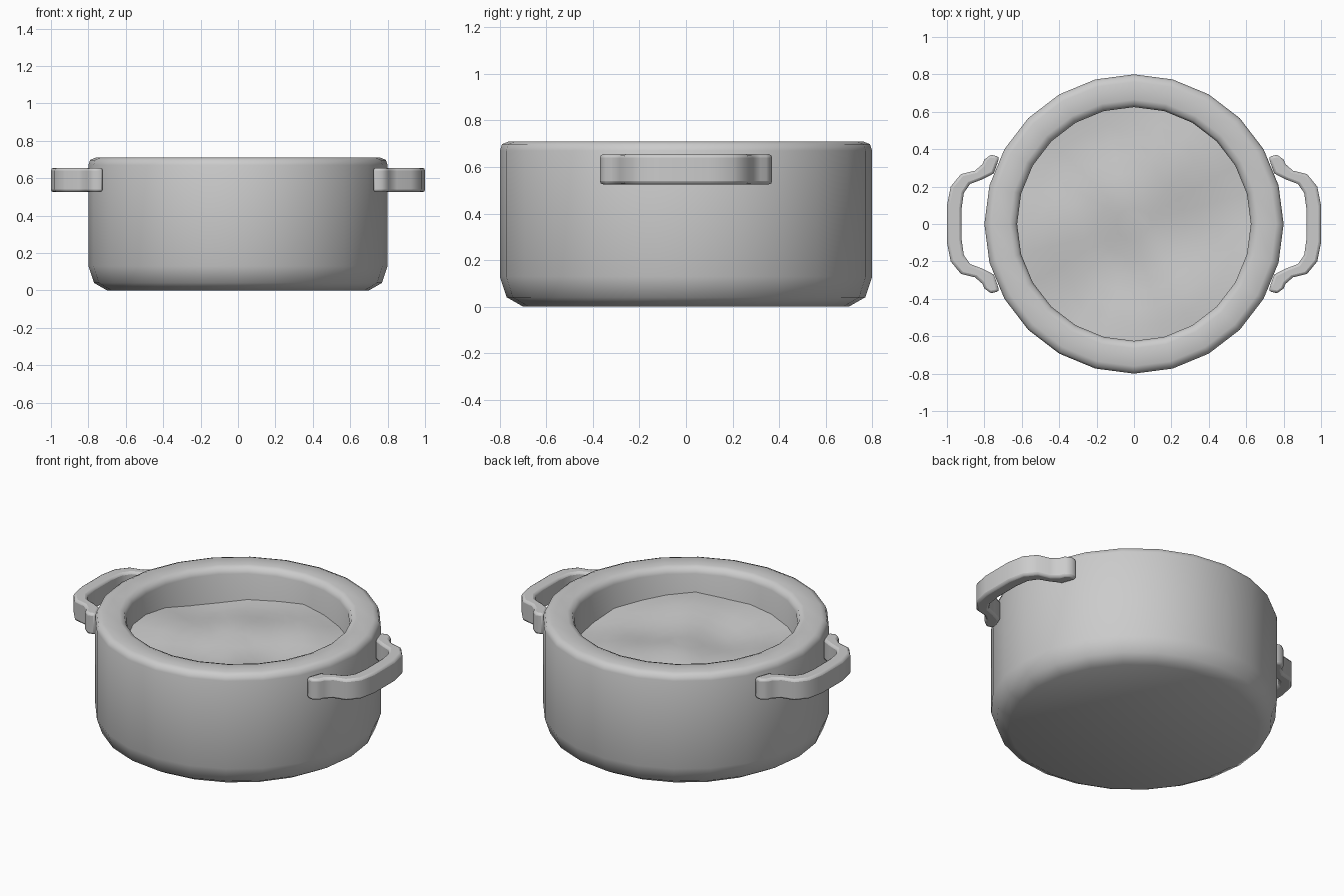
import bpy, bmesh, math

if "Cube" in bpy.data.objects:
    bpy.data.objects.remove(bpy.data.objects["Cube"])

SIDES = 24


def finish(bm, name, angle):
    bmesh.ops.recalc_face_normals(bm, faces=bm.faces)
    mesh = bpy.data.meshes.new(name)
    bm.to_mesh(mesh)
    bm.free()
    obj = bpy.data.objects.new(name, mesh)
    bpy.context.collection.objects.link(obj)
    bpy.ops.object.select_all(action='DESELECT')
    bpy.context.view_layer.objects.active = obj
    obj.select_set(True)
    bpy.ops.object.shade_smooth_by_angle(angle=math.radians(angle))
    return obj


def rings(bm, profile, height=lambda x, y: 0.0):
    result = []
    for r, z in profile:
        ring = []
        for i in range(SIDES):
            a = 2 * math.pi * i / SIDES
            x, y = r * math.cos(a), r * math.sin(a)
            ring.append(bm.verts.new((x, y, z + height(x, y))))
        result.append(ring)
    for lo, hi in zip(result, result[1:]):
        for i in range(SIDES):
            j = (i + 1) % SIDES
            bm.faces.new((lo[i], lo[j], hi[j], hi[i]))
    return result


# Pot body: rounded base, thick rim, hollow inside
profile = [(0.70, 0), (0.77, 0.04), (0.80, 0.13), (0.80, 0.67), (0.79, 0.698), (0.76, 0.71),
           (0.665, 0.71), (0.637, 0.70), (0.625, 0.67), (0.625, 0.12)]
bm = bmesh.new()
r = rings(bm, profile)
bm.faces.new(r[0])
bm.faces.new(r[-1])
finish(bm, "pot_body", 50)


# Contents: gently lumpy surface
def lumps(x, y):
    return (0.018 * math.sin(7 * x + 2 * y + 0.5) + 0.015 * math.sin(8 * y - 4 * x)
            + 0.008 * math.cos(13 * x + 9 * y))


bm = bmesh.new()
r = rings(bm, [(0.64 * k / 7, 0.525) for k in range(1, 8)], lumps)
bm.faces.new(r[0])
finish(bm, "contents", 60)

# Handles: bent strap with flared ends, mirrored to both sides
outer = [(0.765, 0.37), (0.80, 0.345), (0.81, 0.32), (0.85, 0.285),
         (0.925, 0.267), (0.98, 0.20), (1.0, 0.10)]
inner = [(0.72, 0.36), (0.73, 0.325), (0.75, 0.27), (0.815, 0.237),
         (0.877, 0.214), (0.91, 0.165), (0.922, 0.08)]
outer += [(x, -y) for x, y in reversed(outer)]
inner += [(x, -y) for x, y in reversed(inner)]
for side, name in ((1, "handle_right"), (-1, "handle_left")):
    bm = bmesh.new()
    loops = [[bm.verts.new((side * x, y, z)) for x, y in pts]
             for pts, z in ((outer, 0.525), (outer, 0.655), (inner, 0.655), (inner, 0.525))]
    for k in range(4):
        a, b = loops[k], loops[(k + 1) % 4]
        for i in range(len(a) - 1):
            bm.faces.new((a[i], a[i + 1], b[i + 1], b[i]))
    for end in (0, -1):
        bm.faces.new([loop[end] for loop in loops])
    obj = finish(bm, name, 50)
    bevel = obj.modifiers.new("rounded_edges", 'BEVEL')
    bevel.width = 0.014
    bevel.segments = 2
    bevel.limit_method = 'ANGLE'
    bevel.angle_limit = math.radians(55)
